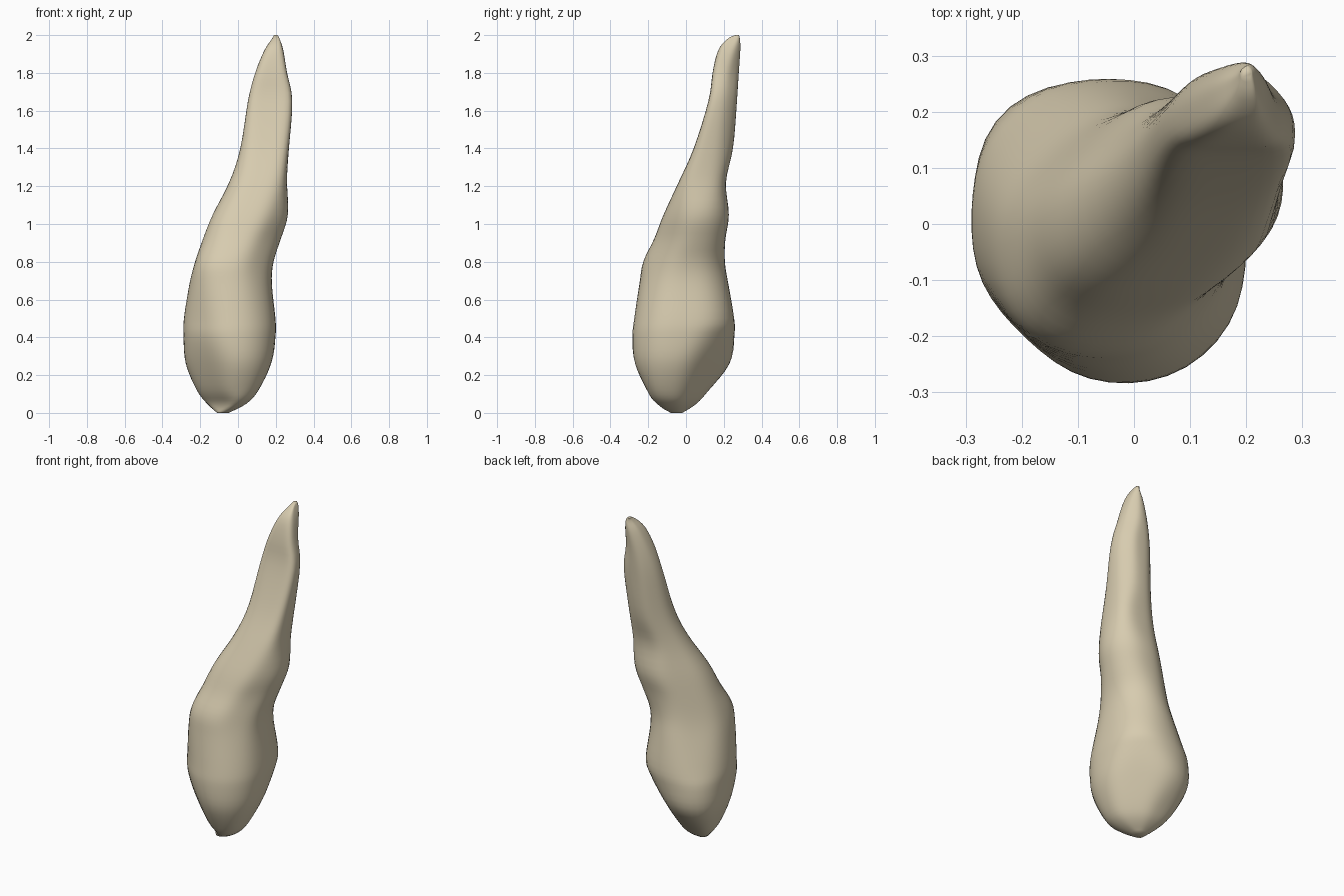
import bpy
import bmesh
from math import cos, sin, tau
from mathutils import Vector

SEGMENTS = 48      # points around each ring
STEPS = 4          # rings between neighbouring sections
ROUNDNESS = 9      # higher gives crisper corners on the sections

cube = bpy.data.objects.get("Cube")
if cube:
    bpy.data.objects.remove(cube, do_unlink=True)

# Each section: height, then reach in eight compass directions counted
# anticlockwise from +x, all in hundredths of a unit.
crown = [
    (5, 5, 1, 6, 15, 17, 13, 17, 12),
    (12, 11, 6, 12, 23, 22, 18, 21, 19),
    (26, 18, 14, 24, 31, 28, 24, 28, 25),
    (40, 20, 21, 26, 31, 29, 28, 29, 26),
    (50, 20, 24, 26, 28, 29, 28, 28, 25),
    (68, 18, 21, 23, 22, 26, 28, 25, 21),
    (80, 19, 21, 21, 19, 23, 27, 23, 19),
]
root = [
    (92, 23, 25, 21, 17, 19, 20, 17, 18),
    (105, 27, 29, 23, 15, 14, 14, 12, 19),
    (122, 26, 30, 21, 12, 5, 2, 4, 18),
    (140, 27, 32, 25, 11, -1, -6, -4, 16),
    (165, 29, 35, 27, 11, -5, -12, -12, 15),
    (180, 26, 34, 28, 10, -9, -17, -14, 9),
    (192, 24, 35, 29, 8, -14, -23, -17, 4),
    (198, 22, 35, 29, 6, -18, -29, -22, 1),
]

directions = [Vector((cos(i * tau / 8), sin(i * tau / 8))) for i in range(8)]


def small_disc(height, x, y, radius):
    """Section for a rounded end, as a little disc around a point."""
    centre = Vector((x, y))
    return (height, *[centre.dot(d) + radius for d in directions])


def blend(a, b, c, d, t):
    """Smooth curve from b to c, guided by the neighbours a and d."""
    return b + 0.5 * t * (c - a + t * (2 * a - 5 * b + 4 * c - d
                                       + t * (3 * (b - c) + d - a)))


def ring_points(section):
    """Rounded outline that touches the eight reaches of a section."""
    height, *reach = section
    centre = Vector((reach[0] - reach[4], reach[2] - reach[6])) / 2
    gaps = [max(r - centre.dot(d), 0.3) for r, d in zip(reach, directions)]
    points = []
    for i in range(SEGMENTS):
        angle = i * tau / SEGMENTS
        ray = Vector((cos(angle), sin(angle)))
        total = sum((max(ray.dot(d), 0) / g) ** ROUNDNESS
                    for d, g in zip(directions, gaps))
        spot = centre + ray * total ** (-1 / ROUNDNESS)
        points.append(Vector((spot.x, spot.y, height)) / 100)
    return points


# Sections from the biting edge to the root tip
sections = [small_disc(0, -8, -5, 3)] + crown + root + [small_disc(200, 20, 27, 1)]
padded = [sections[0]] + sections + [sections[-1]]
rings = []
for k in range(len(sections) - 1):
    for step in range(STEPS):
        four = padded[k:k + 4]
        rings.append(ring_points([blend(*v, step / STEPS) for v in zip(*four)]))
rings.append(ring_points(sections[-1]))

# Skin the rings and close both ends
bm = bmesh.new()
loops = [[bm.verts.new(p) for p in ring] for ring in rings]
for low, high in zip(loops, loops[1:]):
    for i in range(SEGMENTS):
        j = (i + 1) % SEGMENTS
        bm.faces.new((low[i], low[j], high[j], high[i]))
bm.faces.new(loops[0][::-1])
bm.faces.new(loops[-1])

# Soften the joins between sections
for _ in range(3):
    bmesh.ops.smooth_vert(bm, verts=[v for loop in loops[3:-3] for v in loop],
                          factor=0.4, use_axis_x=True, use_axis_y=True)
for face in bm.faces:
    face.smooth = True
mesh = bpy.data.meshes.new("tooth")
bm.to_mesh(mesh)
bm.free()
tooth = bpy.data.objects.new("tooth", mesh)
bpy.context.collection.objects.link(tooth)

# Ivory colour
ivory = bpy.data.materials.new("ivory")
ivory.use_nodes = True
colour = (0.68, 0.60, 0.43, 1)
ivory.diffuse_color = colour
ivory.node_tree.nodes["Principled BSDF"].inputs["Base Color"].default_value = colour
mesh.materials.append(ivory)
